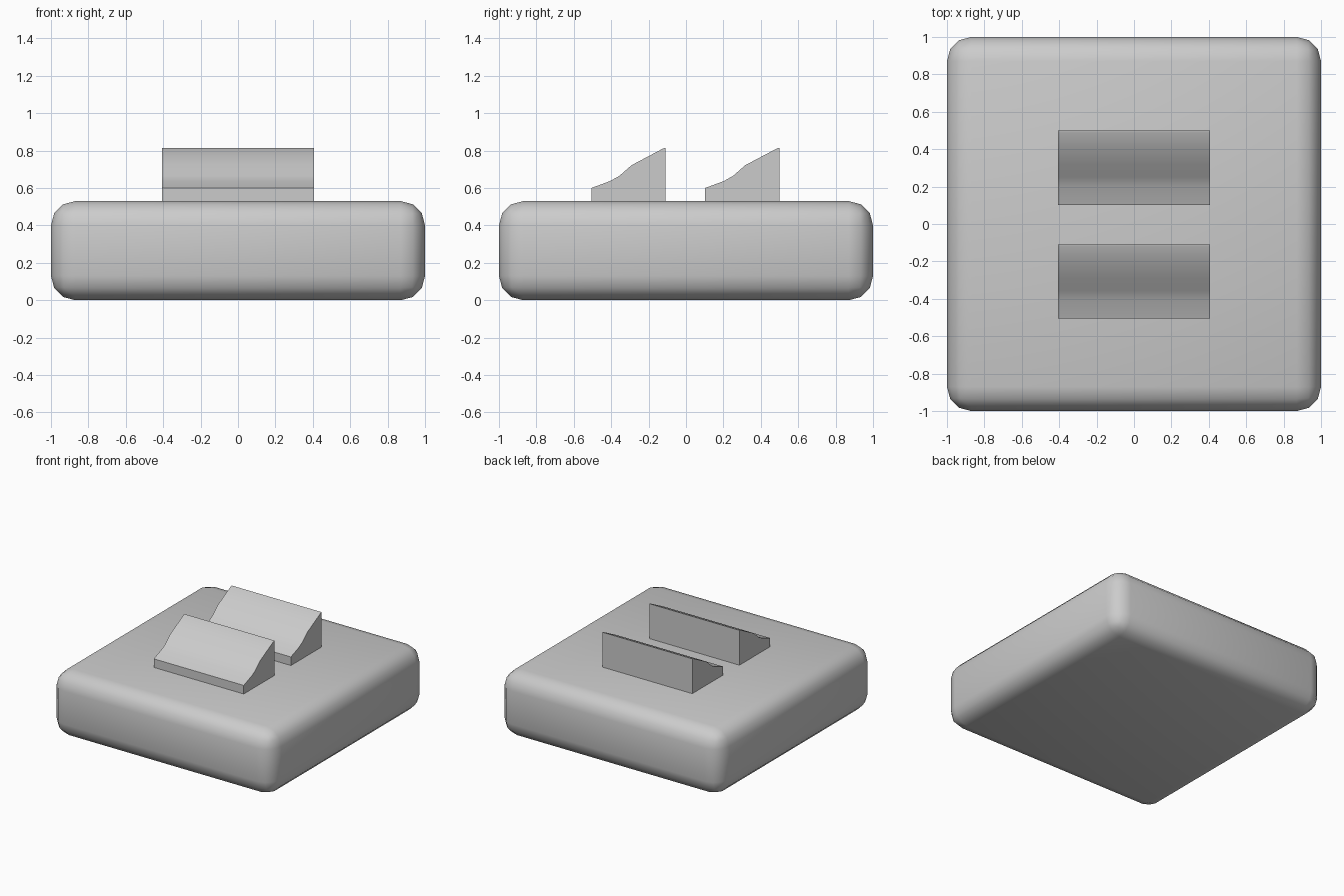
import bpy, bmesh

if "Cube" in bpy.data.objects:
    bpy.data.objects.remove(bpy.data.objects["Cube"])

def finish(name, bm, angle):
    bmesh.ops.recalc_face_normals(bm, faces=bm.faces)
    mesh = bpy.data.meshes.new(name)
    bm.to_mesh(mesh)
    bm.free()
    ob = bpy.data.objects.new(name, mesh)
    bpy.context.collection.objects.link(ob)
    bpy.ops.object.select_all(action='DESELECT')
    ob.select_set(True)
    bpy.context.view_layer.objects.active = ob
    bpy.ops.object.shade_smooth_by_angle(angle=angle)
    return ob

# Rounded square base slab
HEIGHT = 0.53
bm = bmesh.new()
bmesh.ops.create_cube(bm, size=1)
for v in bm.verts:
    v.co.x *= 2
    v.co.y *= 2
    v.co.z = (v.co.z + 0.5) * HEIGHT
bmesh.ops.bevel(bm, geom=bm.edges[:], offset=0.13, segments=3,
                profile=0.5, affect='EDGES')
finish("base", bm, 0.8)

# Rocker wedges: side profile (y, z) relative to the front lip
PROFILE = [(0, 0.50), (0, 0.60), (0.10, 0.637), (0.15, 0.665),
           (0.215, 0.722), (0.30, 0.767), (0.385, 0.812),
           (0.397, 0.814), (0.397, 0.50)]

def wedge(name, y0):
    bm = bmesh.new()
    face = bm.faces.new([bm.verts.new((-0.406, y0 + y, z)) for y, z in PROFILE])
    side = bmesh.ops.extrude_face_region(bm, geom=[face])["geom"]
    bmesh.ops.translate(bm, vec=(0.812, 0, 0),
                        verts=[g for g in side if isinstance(g, bmesh.types.BMVert)])
    finish(name, bm, 0.5)

for name, y0 in (("front_rocker", -0.506), ("back_rocker", 0.102)):
    wedge(name, y0)
